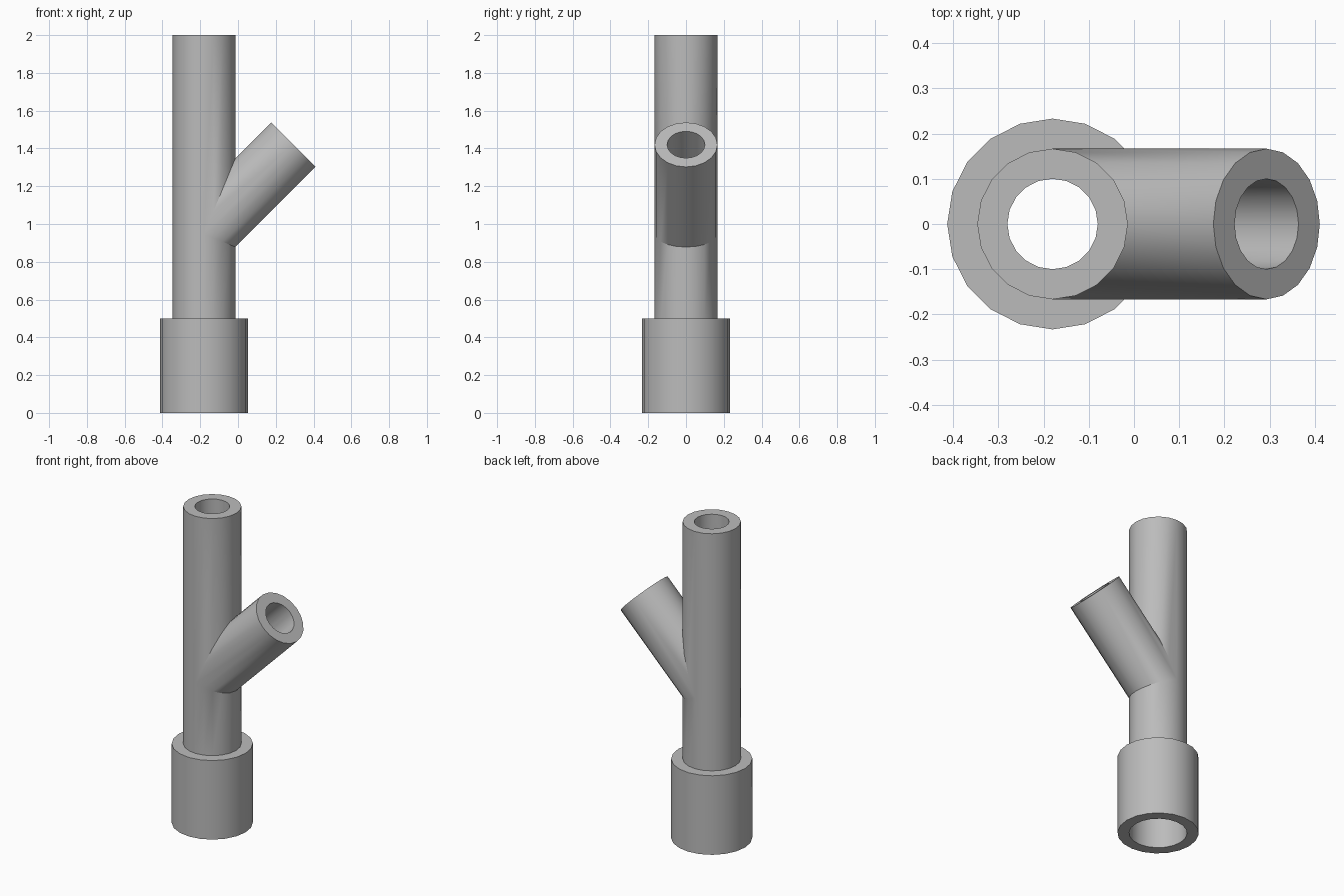
import bpy, bmesh, math
from mathutils import Vector

cube = bpy.data.objects.get("Cube")
if cube:
    bpy.data.objects.remove(cube, do_unlink=True)

SIDES = 20
AXIS_X = -0.18                 # axis of the upright pipe
SOCKET_R, PIPE_R, BORE_R = 0.233, 0.1665, 0.1
SOCKET_TOP, TOP = 0.5, 2.0
JOINT_Z = 0.947                # where the two pipe axes cross
BRANCH_LEN = 0.669
T = math.tan(math.radians(22.5))   # slope of the mitre seams

grey = bpy.data.materials.new("pipe grey")
grey.use_nodes = True
COLOUR = (0.5, 0.5, 0.5, 1)
grey.diffuse_color = COLOUR
grey.node_tree.nodes["Principled BSDF"].inputs["Base Color"].default_value = COLOUR


def ring(bm, radius, place):
    """Closed ring of vertices; place maps the two cross-section offsets to a point."""
    angles = [math.tau * i / SIDES for i in range(SIDES)]
    return [bm.verts.new(place(radius * math.cos(a), radius * math.sin(a))) for a in angles]


def bridge(bm, a, b):
    for i in range(SIDES):
        j = (i + 1) % SIDES
        bm.faces.new((a[i], a[j], b[j], b[i]))


def upright(height):
    """Place a ring on the upright axis; height is a function of the x offset."""
    return lambda p, y: Vector((AXIS_X + p, y, height(p)))


def branch(along):
    """Place a ring on the 45 degree axis; along is the distance from the joint."""
    def place(p, y):
        t = along(p)
        return Vector((AXIS_X + (t + p) * math.sqrt(0.5), y,
                       JOINT_Z + (t - p) * math.sqrt(0.5)))
    return place


def finish(bm, name):
    bmesh.ops.remove_doubles(bm, verts=bm.verts, dist=0.0005)
    bmesh.ops.recalc_face_normals(bm, faces=bm.faces)
    mesh = bpy.data.meshes.new(name)
    bm.to_mesh(mesh)
    bm.free()
    mesh.materials.append(grey)
    obj = bpy.data.objects.new(name, mesh)
    bpy.context.collection.objects.link(obj)
    bpy.ops.object.select_all(action='DESELECT')
    obj.select_set(True)
    bpy.context.view_layer.objects.active = obj
    bpy.ops.object.shade_smooth_by_angle(angle=math.radians(30))


# Socket: short wide sleeve whose bore equals the pipe's outside
bm = bmesh.new()
loops = [ring(bm, r, upright(lambda p, z=z: z))
         for r, z in ((SOCKET_R, 0), (SOCKET_R, SOCKET_TOP),
                      (PIPE_R, SOCKET_TOP), (PIPE_R, 0))]
for k in range(4):
    bridge(bm, loops[k], loops[(k + 1) % 4])
finish(bm, "socket")

# Y pipe: outside and bore are each three tubes mitred together at the joint
bm = bmesh.new()
ends = []
for r in (PIPE_R, BORE_R):
    bottom = ring(bm, r, upright(lambda p: SOCKET_TOP))
    low_seam = ring(bm, r, upright(lambda p: JOINT_Z - max(p, 0) * T))
    high_seam = ring(bm, r, upright(lambda p: JOINT_Z + max(p, 0) / T))
    top = ring(bm, r, upright(lambda p: TOP))
    branch_seam = ring(bm, r, branch(lambda p: p * T if p > 0 else -p / T))
    branch_end = ring(bm, r, branch(lambda p: BRANCH_LEN))
    bridge(bm, bottom, low_seam)
    bridge(bm, high_seam, top)
    bridge(bm, branch_seam, branch_end)
    ends.append((bottom, top, branch_end))
# Flat rims closing the wall thickness at the three openings
for outer, inner in zip(*ends):
    bridge(bm, outer, inner)
finish(bm, "y_pipe")
